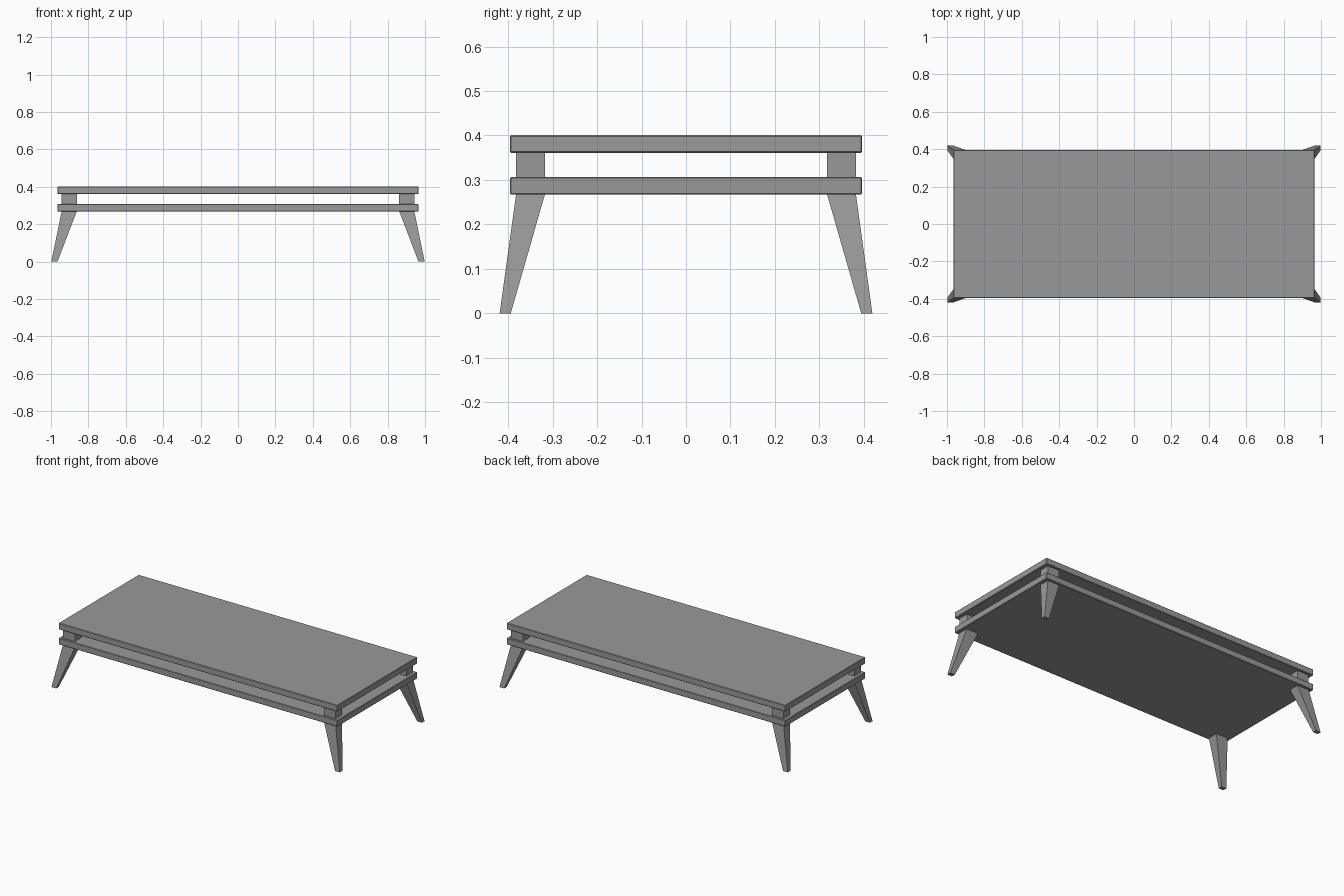
import bpy
import bmesh

cube = bpy.data.objects.get("Cube")
if cube:
    bpy.data.objects.remove(cube, do_unlink=True)

grey = bpy.data.materials.new("plain_grey")
grey.use_nodes = True
colour = (0.32, 0.32, 0.32, 1)
grey.diffuse_color = colour
grey.node_tree.nodes["Principled BSDF"].inputs["Base Color"].default_value = colour


def loft(name, sections, bevel=0):
    """Solid through rectangles given as (x0, x1, y0, y1, z), listed upwards."""
    bm = bmesh.new()
    rings = [[bm.verts.new(p) for p in ((x0, y0, z), (x1, y0, z), (x1, y1, z), (x0, y1, z))]
             for x0, x1, y0, y1, z in sections]
    for low, high in zip(rings, rings[1:]):
        for i in range(4):
            j = (i + 1) % 4
            bm.faces.new((low[i], low[j], high[j], high[i]))
    bm.faces.new(rings[0][::-1])
    bm.faces.new(rings[-1])
    bmesh.ops.recalc_face_normals(bm, faces=bm.faces)
    mesh = bpy.data.meshes.new(name)
    bm.to_mesh(mesh)
    bm.free()
    mesh.materials.append(grey)
    obj = bpy.data.objects.new(name, mesh)
    bpy.context.collection.objects.link(obj)
    if bevel:
        mod = obj.modifiers.new("eased_edges", "BEVEL")
        mod.width = bevel
        mod.segments = 1
    return obj


# Two matching boards
for name, z in (("lower_shelf", 0.267), ("table_top", 0.361)):
    rect = (-0.965, 0.965, -0.396, 0.396)
    loft(name, [(*rect, z), (*rect, z + 0.04)], bevel=0.003)

# Splayed tapered legs with the spacer blocks above them
for side, sx in (("left", 1), ("right", -1)):
    for end, sy in (("front", -1), ("back", 1)):
        def corner(x0, x1, y0, y1, z):
            return (sx * x0, sx * x1, sy * y0, sy * y1, z)

        head = (0.862, 0.943, 0.317, 0.382)
        loft(f"{end}_{side}_leg", [corner(0.965, 0.998, 0.394, 0.419, 0),
                                   corner(*head, 0.268)])
        loft(f"{end}_{side}_spacer", [corner(*head, 0.306), corner(*head, 0.362)])
